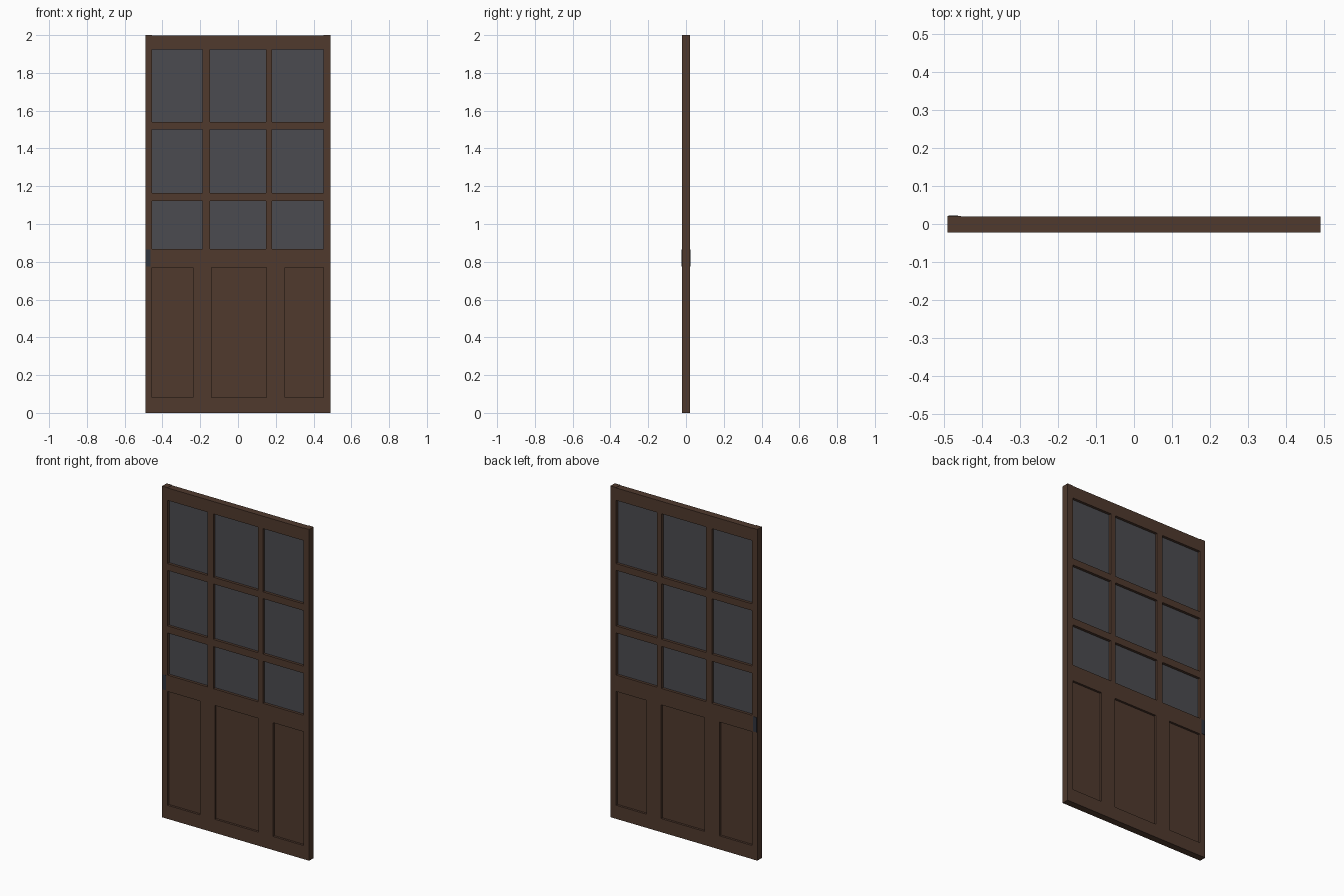
import bpy

if "Cube" in bpy.data.objects:
    bpy.data.objects.remove(bpy.data.objects["Cube"])


def material(name, rgb):
    m = bpy.data.materials.new(name)
    m.diffuse_color = (*rgb, 1)
    m.use_nodes = True
    m.node_tree.nodes["Principled BSDF"].inputs["Base Color"].default_value = m.diffuse_color
    return m


wood = material("dark_wood", (0.080, 0.042, 0.027))
glass = material("grey_glass", (0.070, 0.070, 0.080))
metal = material("dark_metal", (0.030, 0.034, 0.046))


def box(name, x, y, z, mat):
    """Box from (min, max) ranges on each axis."""
    verts = [(a, b, c) for a in x for b in y for c in z]
    faces = [(0, 1, 3, 2), (4, 6, 7, 5), (0, 4, 5, 1),
             (2, 3, 7, 6), (0, 2, 6, 4), (1, 5, 7, 3)]
    me = bpy.data.meshes.new(name)
    me.from_pydata(verts, [], faces)
    me.materials.append(mat)
    ob = bpy.data.objects.new(name, me)
    bpy.context.collection.objects.link(ob)
    return ob


FRONT, BACK = -0.022, 0.020
FULL = (FRONT, BACK)
L, R = -0.455, 0.453            # inner edges of the stiles

# Side stiles, the full height of the door
box("left_stile", (-0.491, L), (FRONT, BACK + 0.001), (0, 2), wood)
box("right_stile", (R, 0.491), FULL, (0, 2), wood)

# Horizontal rails and glazing bars
rails = {"bottom_rail": (0, 0.082), "middle_rail": (0.769, 0.868),
         "lower_glazing_bar": (1.122, 1.165),
         "upper_glazing_bar": (1.500, 1.541), "top_rail": (1.923, 1.998)}
for name, z in rails.items():
    box(name, (L, R), FULL, z, wood)

# Vertical bars between the window panes
rows = [(0.868, 1.122), (1.165, 1.500), (1.541, 1.923)]
for row in rows:
    for x in [(-0.187, -0.149), (0.149, 0.181)]:
        box("window_mullion", x, FULL, row, wood)

# Vertical dividers between the lower panels
for x in [(-0.238, -0.139), (0.152, 0.249)]:
    box("panel_divider", x, FULL, (0.082, 0.769), wood)

# Recessed window panes
for row in rows:
    for x in [(L, -0.187), (-0.149, 0.149), (0.181, R)]:
        box("window_pane", x, (-0.006, 0.004), row, glass)

# Recessed lower wood panels
for x in [(L, -0.238), (-0.139, 0.152), (0.249, R)]:
    box("lower_panel", x, (-0.009, 0.007), (0.082, 0.769), wood)

# Pull plate let through the left stile, showing on both sides
box("handle_plate", (-0.488, -0.464), (FRONT - 0.001, BACK + 0.003),
    (0.774, 0.864), metal)
